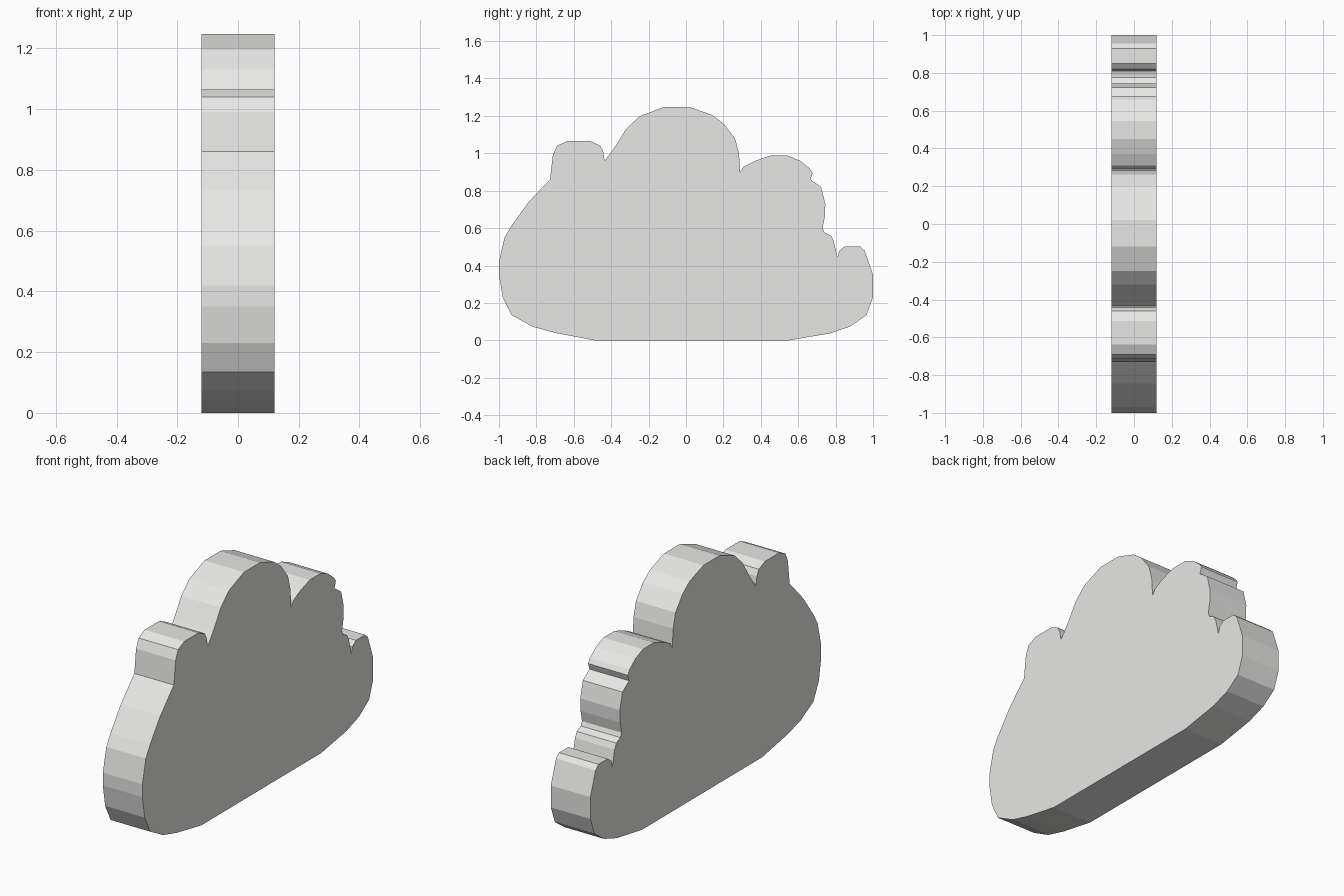
import bpy, bmesh

HALF = 0.12  # half thickness along x

# Silhouette as (y, z), counter-clockwise seen from +x
base = [(-0.7, 0.04), (-0.49, 0), (0.55, 0), (0.77, 0.037), (0.88, 0.075), (0.965, 0.135)]
right_puff = [(1, 0.23), (1, 0.35), (0.955, 0.48), (0.93, 0.503), (0.85, 0.503), (0.82, 0.48), (0.81, 0.445)]
middle_puff = [(0.79, 0.53), (0.775, 0.56), (0.74, 0.577), (0.73, 0.60), (0.742, 0.66),
               (0.745, 0.73), (0.722, 0.82), (0.665, 0.86)]
upper_puff = [(0.677, 0.895), (0.66, 0.92), (0.61, 0.96), (0.545, 0.987), (0.45, 0.987),
              (0.37, 0.96), (0.31, 0.93), (0.29, 0.90)]
top_puff = [(0.283, 1.0), (0.262, 1.08), (0.2, 1.16), (0.14, 1.205), (0.02, 1.247), (-0.12, 1.247),
            (-0.25, 1.197), (-0.32, 1.13), (-0.37, 1.05), (-0.39, 1.02), (-0.435, 0.96)]
small_puff = [(-0.443, 1.01), (-0.46, 1.042), (-0.513, 1.065), (-0.637, 1.065), (-0.69, 1.04),
              (-0.712, 0.99), (-0.727, 0.86)]
left_puff = [(-0.77, 0.815), (-0.845, 0.735), (-0.935, 0.61), (-0.97, 0.55), (-1, 0.42),
             (-1, 0.35), (-0.98, 0.23), (-0.933, 0.135), (-0.82, 0.073)]
outline = base + right_puff + middle_puff + upper_puff + top_puff + small_puff + left_puff

# Cloud slab: extrude the silhouette through x
bm = bmesh.new()
face = bm.faces.new([bm.verts.new((-HALF, y, z)) for y, z in outline])
ext = bmesh.ops.extrude_face_region(bm, geom=[face], use_keep_orig=True)
bmesh.ops.translate(bm, vec=(2 * HALF, 0, 0),
                    verts=[g for g in ext["geom"] if isinstance(g, bmesh.types.BMVert)])
bmesh.ops.recalc_face_normals(bm, faces=bm.faces)
mesh = bpy.data.meshes.new("cloud")
bm.to_mesh(mesh)
bm.free()

# Single pale colour
mat = bpy.data.materials.new("cloud_white")
mat.diffuse_color = (0.8, 0.8, 0.79, 1)
mesh.materials.append(mat)

cloud = bpy.data.objects.new("cloud", mesh)
bpy.context.collection.objects.link(cloud)
